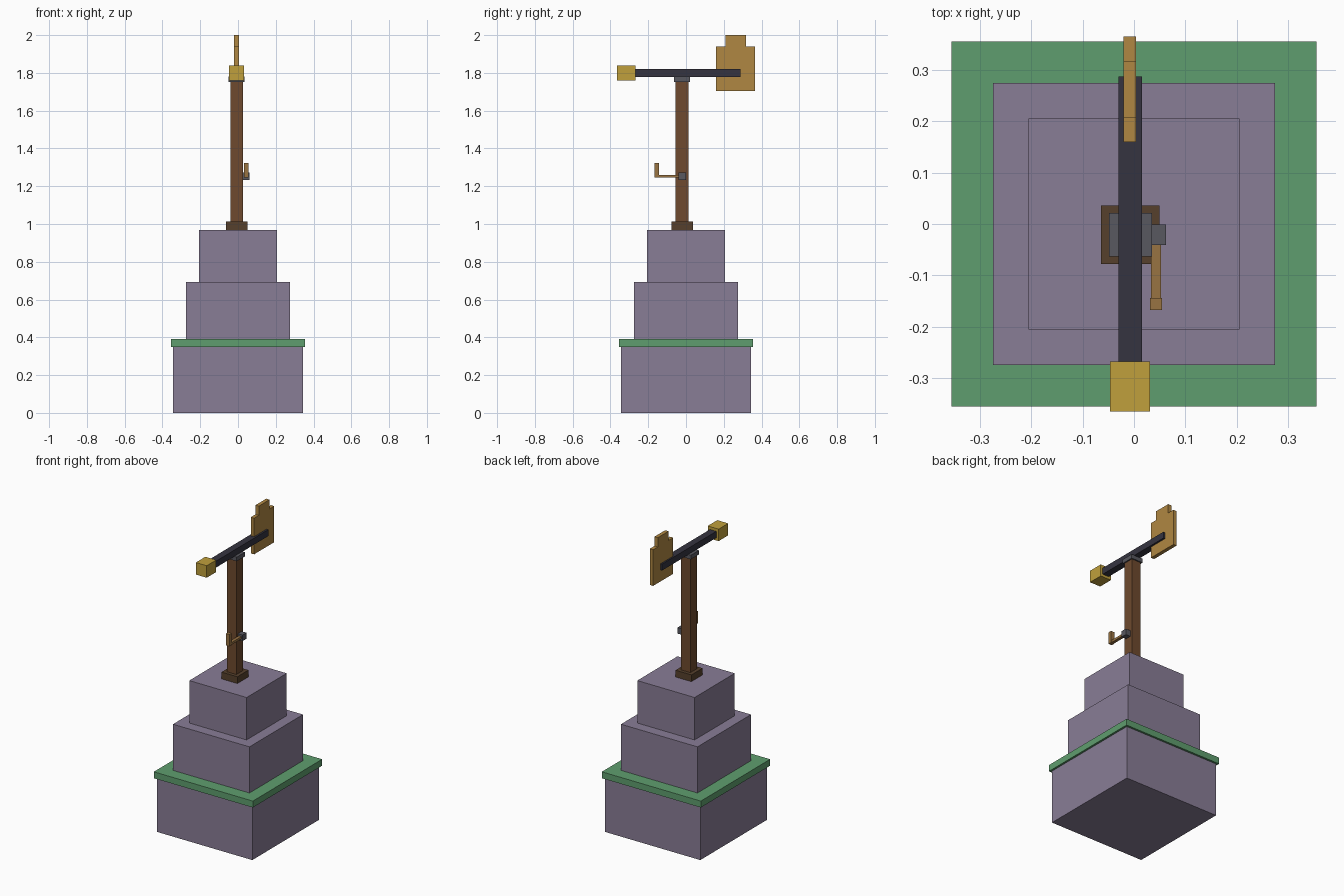
import bpy
import bmesh

cube = bpy.data.objects.get("Cube")
if cube:
    bpy.data.objects.remove(cube, do_unlink=True)


def linear(c):
    c /= 255
    return c / 12.92 if c <= 0.04045 else ((c + 0.055) / 1.055) ** 2.4


def material(name, r, g, b):
    mat = bpy.data.materials.new(name)
    mat.use_nodes = True
    colour = (linear(r), linear(g), linear(b), 1)
    mat.diffuse_color = colour
    mat.node_tree.nodes["Principled BSDF"].inputs["Base Color"].default_value = colour
    return mat


stone = material("purple stone", 137, 125, 150)
green = material("green ledge", 95, 158, 110)
dark_wood = material("dark wood", 86, 64, 44)
post_wood = material("post wood", 110, 74, 46)
iron = material("grey iron", 88, 88, 96)
beam_iron = material("dark iron", 53, 52, 64)
gold = material("gold", 192, 160, 60)
vane_wood = material("vane wood", 176, 135, 66)
handle_wood = material("handle wood", 153, 115, 66)


def prism(name, outline, x0, x1, mat):
    """Extrude a (y, z) outline from x0 to x1."""
    bm = bmesh.new()
    face = bm.faces.new([bm.verts.new((x0, y, z)) for y, z in outline])
    moved = bmesh.ops.extrude_face_region(bm, geom=[face])["geom"]
    verts = [v for v in moved if isinstance(v, bmesh.types.BMVert)]
    bmesh.ops.translate(bm, verts=verts, vec=(x1 - x0, 0, 0))
    bmesh.ops.recalc_face_normals(bm, faces=bm.faces)
    mesh = bpy.data.meshes.new(name)
    bm.to_mesh(mesh)
    bm.free()
    mesh.materials.append(mat)
    obj = bpy.data.objects.new(name, mesh)
    bpy.context.collection.objects.link(obj)
    return obj


def box(name, x, y, z, mat):
    outline = [(y[0], z[0]), (y[1], z[0]), (y[1], z[1]), (y[0], z[1])]
    return prism(name, outline, x[0], x[1], mat)


def column(name, cx, cy, half, z0, z1, mat):
    return box(name, (cx - half, cx + half), (cy - half, cy + half), (z0, z1), mat)


# Stepped plinth
column("base_block", 0, 0, 0.343, 0, 0.35, stone)
column("base_ledge", 0, 0, 0.356, 0.35, 0.392, green)
column("middle_block", 0, 0, 0.275, 0.392, 0.692, stone)
column("top_block", 0, 0, 0.206, 0.692, 0.968, stone)

# Post with foot and cap
px, py = -0.007, -0.021
column("post_foot", px, py, 0.057, 0.968, 1.012, dark_wood)
column("post", px, py, 0.034, 1.012, 1.755, post_wood)
column("post_cap", px, py, 0.042, 1.753, 1.78, iron)

# Swivel beam with counterweight
box("beam", (-0.03, 0.016), (-0.27, 0.288), (1.778, 1.82), beam_iron)
box("counterweight", (-0.047, 0.031), (-0.366, -0.268), (1.761, 1.839), gold)

# Stepped tail vane
vane = [(0.16, 1.705), (0.366, 1.705), (0.366, 1.94), (0.318, 1.94),
        (0.318, 2.0), (0.208, 2.0), (0.208, 1.94), (0.16, 1.94)]
prism("tail_vane", vane, -0.02, 0.004, vane_wood)

# Crank on the left side of the post
box("crank_hub", (0.022, 0.062), (-0.041, -0.001), (1.233, 1.272), iron)
box("crank_arm", (0.033, 0.053), (-0.15, -0.04), (1.245, 1.26), handle_wood)
box("crank_handle", (0.031, 0.055), (-0.168, -0.144), (1.245, 1.323), handle_wood)
